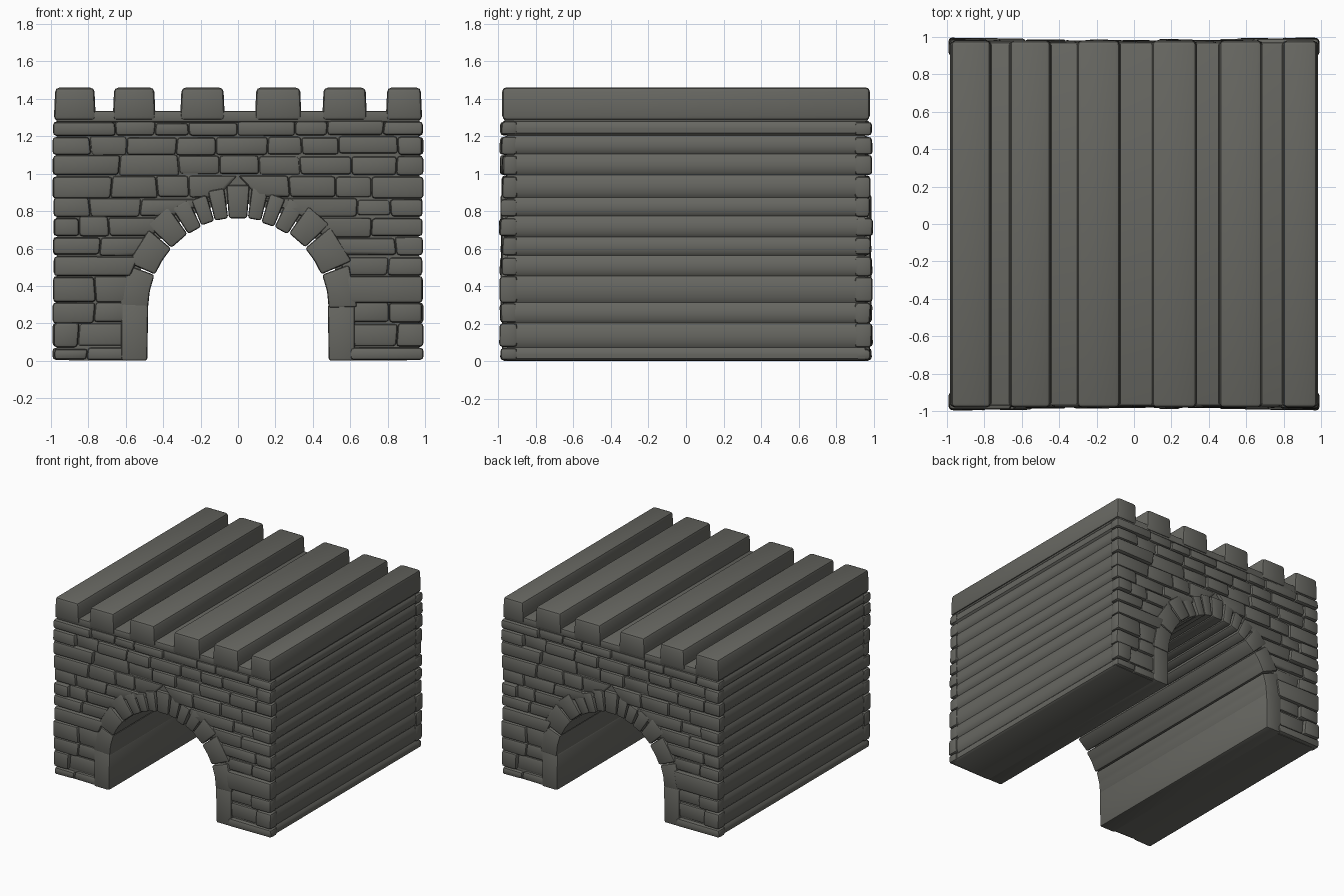
import bpy, bmesh, math, random

random.seed(4)
cube = bpy.data.objects.get("Cube")
if cube:
    bpy.data.objects.remove(cube)

stone = bpy.data.materials.new("dark grey stone")
stone.use_nodes = True
colour = (0.135, 0.135, 0.12, 1)
stone.diffuse_color = colour
stone.node_tree.nodes["Principled BSDF"].inputs["Base Color"].default_value = colour

SPRING, INNER, OUTER = 0.28, 0.48, 0.65


def prism(bm, outline, y0, y1, bevel=0.0, jitter=0.0):
    """Extrude an x-z outline along y, rounding its edges."""
    part = bmesh.new()
    front = [part.verts.new((x, y0 + random.uniform(-jitter, jitter), z)) for x, z in outline]
    back = [part.verts.new((x, y1, z)) for x, z in outline]
    part.faces.new(front)
    part.faces.new(back[::-1])
    n = len(outline)
    for i in range(n):
        j = (i + 1) % n
        part.faces.new((front[j], front[i], back[i], back[j]))
    bmesh.ops.recalc_face_normals(part, faces=part.faces)
    if bevel:
        bmesh.ops.bevel(part, geom=part.edges[:], offset=bevel, offset_type='OFFSET',
                        segments=2, profile=0.5, affect='EDGES', clamp_overlap=True)
    temp = bpy.data.meshes.new("temp")
    part.to_mesh(temp)
    part.free()
    bm.from_mesh(temp)
    bpy.data.meshes.remove(temp)


def finish(name, bm):
    mesh = bpy.data.meshes.new(name)
    bm.to_mesh(mesh)
    bm.free()
    mesh.materials.append(stone)
    obj = bpy.data.objects.new(name, mesh)
    bpy.context.collection.objects.link(obj)
    bpy.ops.object.select_all(action='DESELECT')
    obj.select_set(True)
    bpy.context.view_layer.objects.active = obj
    bpy.ops.object.shade_smooth_by_angle(angle=math.radians(40))
    return obj


def polar(radius, degrees):
    a = math.radians(degrees)
    return radius * math.cos(a), SPRING + radius * math.sin(a)


# Main block: scalloped stone courses on the flanks, arched passage through it
courses = [0, 0.07, 0.2, 0.31, 0.45, 0.56, 0.66, 0.77, 0.87, 0.99, 1.10, 1.20, 1.28]
flank = []
for z0, z1 in zip(courses, courses[1:]):
    h = z1 - z0
    flank += [(0.966, z0 + 0.003), (0.98, z0 + 0.2 * h), (0.982, z0 + 0.5 * h), (0.98, z1 - 0.2 * h)]
flank += [(0.966, 1.28), (0.97, 1.333)]
arch = [polar(0.56, a) for a in range(180, -1, -12)]
outline = flank + [(-x, z) for x, z in reversed(flank)]
outline += [(-0.56, 0)] + arch + [(0.56, 0)]
bm = bmesh.new()
prism(bm, outline, -0.955, 0.955)
finish("tunnel_block", bm)

# Deck under the battlements
bm = bmesh.new()
prism(bm, [(-0.972, 1.275), (0.972, 1.275), (0.972, 1.335), (-0.972, 1.335)], -0.97, 0.97, 0.012)
finish("roof_deck", bm)

# Battlement ridges running the full depth
ridges = [(-0.985, -0.76), (-0.67, -0.44), (-0.31, -0.07), (0.09, 0.34), (0.45, 0.69), (0.79, 0.985)]
for k, (a, b) in enumerate(ridges):
    bm = bmesh.new()
    prism(bm, [(a, 1.285), (b, 1.285), (b - 0.008, 1.46), (a + 0.008, 1.46)], -0.98, 0.98, 0.022)
    finish(f"battlement_ridge_{k + 1}", bm)

# Arch stones, carried through the passage
half = [0, 22, 42, 56, 66, 75, 84]
bounds = half + [180 - a for a in reversed(half)]
bm = bmesh.new()
for a, b in zip(bounds, bounds[1:]):
    r_out = OUTER + random.uniform(-0.02, 0.015)
    r_in = INNER + random.uniform(-0.004, 0.006)
    y = 0.98 + random.uniform(-0.008, 0.01)
    ring = [polar(r_in, a + 0.2), polar(r_out, a + 0.6), polar(r_out, b - 0.6), polar(r_in, b - 0.2)]
    if b - a > 15:
        ring.append(polar(r_in, (a + b) / 2))
    prism(bm, ring, -y, y, 0.014)
finish("arch_stones", bm)

# Upright stones below the arch
for name, s in (("left_jamb", 1), ("right_jamb", -1)):
    bm = bmesh.new()
    prism(bm, [(s * 0.485, 0), (s * 0.625, 0), (s * 0.625, 0.31), (s * 0.48, 0.30)], -0.98, 0.98, 0.014)
    finish(name, bm)


# Brick facing: courses trimmed along the arch
def arch_edge(z):
    if z < SPRING:
        return 0.6
    return math.sqrt(max(0, 0.6 ** 2 - (z - SPRING) ** 2))


def lay_course(bm, z0, z1, start0, start1, side):
    """Lay bricks outwards from the slanted start edge to one corner."""
    low, high = start0, start1
    while True:
        end = max(low, high) + random.uniform(0.15, 0.32)
        corner = end > 0.86
        if corner:
            end = 0.988 + random.uniform(-0.006, 0.004)
        new_low = end + (0 if corner else random.uniform(-0.012, 0.012))
        top = z1 + random.uniform(-0.008, 0.004)
        base = max(0, z0 + random.uniform(-0.003, 0.008))
        y = random.uniform(0.98, 0.998) if corner else random.uniform(0.966, 0.982)
        prism(bm, [(side * low, base), (side * new_low, base), (side * end, top), (side * high, top)],
              -y, -0.9, 0.018, 0.005)
        if corner:
            return
        low, high = new_low, end


bm = bmesh.new()
for z0, z1 in zip(courses, courses[1:]):
    if z0 > 0.9:
        shift = random.uniform(-0.15, 0.15)
        for side in (1, -1):
            lay_course(bm, z0, z1, side * shift, side * shift, side)
    else:
        for side in (1, -1):
            lay_course(bm, z0, z1, arch_edge(z0), arch_edge(z1), side)
front = finish("front_bricks", bm)

rear = bpy.data.objects.new("back_bricks", front.data)
rear.rotation_euler.z = math.pi
bpy.context.collection.objects.link(rear)
